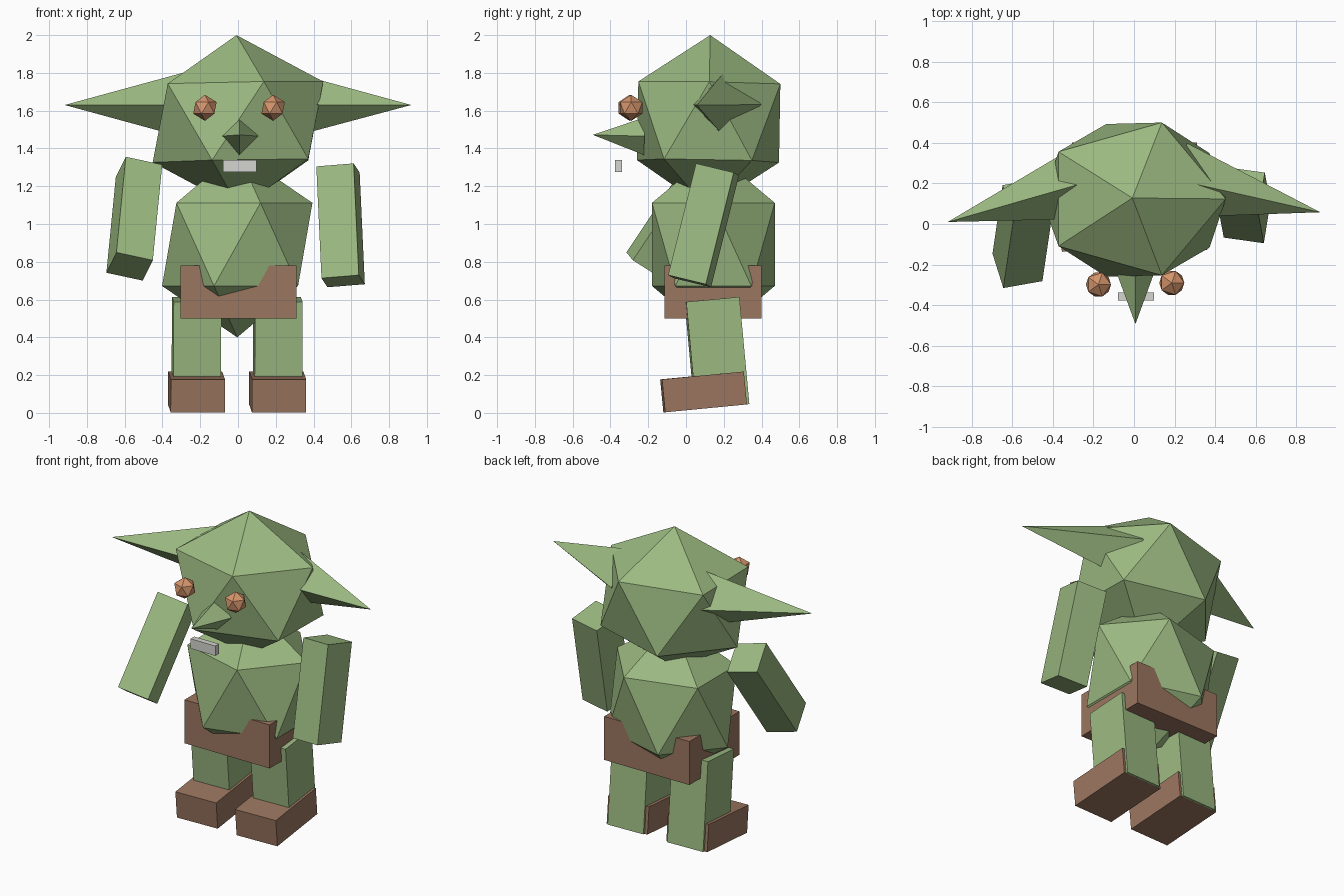
import bpy, bmesh
from math import radians
from mathutils import Vector, Matrix, Euler

cube = bpy.data.objects.get("Cube")
if cube:
    bpy.data.objects.remove(cube, do_unlink=True)


def material(name, rgb):
    m = bpy.data.materials.new(name)
    m.use_nodes = True
    m.diffuse_color = (*rgb, 1)
    m.node_tree.nodes["Principled BSDF"].inputs["Base Color"].default_value = (*rgb, 1)
    return m


green = material("green skin", (0.33, 0.49, 0.22))
brown = material("brown leather", (0.33, 0.18, 0.115))
orange = material("orange eyes", (0.66, 0.30, 0.15))
grey = material("pale grey", (0.66, 0.66, 0.63))


def finish(name, bm, mat, loc, rot):
    mesh = bpy.data.meshes.new(name)
    bm.to_mesh(mesh)
    bm.free()
    mesh.materials.append(mat)
    ob = bpy.data.objects.new(name, mesh)
    ob.location = loc
    ob.rotation_euler = rot
    bpy.context.collection.objects.link(ob)
    return ob


def box(name, mat, loc, size, degrees=(0, 0, 0)):
    bm = bmesh.new()
    bmesh.ops.create_cube(bm, size=1, matrix=Matrix.Diagonal((*size, 1)))
    return finish(name, bm, mat, loc, [radians(d) for d in degrees])


def gem(name, mat, loc, radii, degrees=(0, 0, 0)):
    """Icosahedron stretched along its axes."""
    bm = bmesh.new()
    bmesh.ops.create_icosphere(bm, subdivisions=1, radius=1,
                               matrix=Matrix.Diagonal((*radii, 1)))
    return finish(name, bm, mat, loc, [radians(d) for d in degrees])


def spike(name, mat, base, tip, radius):
    """Four-sided cone from a base centre to a tip."""
    axis = Vector(tip) - Vector(base)
    bm = bmesh.new()
    bmesh.ops.create_cone(bm, cap_ends=True, segments=4, radius1=radius, radius2=0,
                          depth=axis.length,
                          matrix=Matrix.Translation((0, 0, axis.length / 2)))
    return finish(name, bm, mat, base, axis.to_track_quat('Z', 'Y').to_euler())


# Head and torso
gem("head", green, (0, 0.12, 1.54), (0.509, 0.442, 0.46), (-1, -1, 0))
gem("torso", green, (-0.004, 0.145, 0.892), (0.445, 0.382, 0.492))

# Face
spike("nose", green, (0.007, -0.22, 1.465), (0.007, -0.493, 1.472), 0.1)
box("tooth", grey, (0.01, -0.357, 1.307), (0.178, 0.037, 0.064))
gem("right_eye", orange, (-0.175, -0.298, 1.615), (0.069,) * 3)
gem("left_eye", orange, (0.186, -0.29, 1.615), (0.069,) * 3)

# Ears
spike("right_ear", green, (-0.22, 0.21, 1.63), (-0.917, 0.01, 1.63), 0.19)
spike("left_ear", green, (0.22, 0.215, 1.632), (0.917, 0.058, 1.63), 0.188)

# Arms, each swung at its own angle
arm = (0.2, 0.208, 0.61)
box("right_arm", green, (-0.549, -0.045, 1.028), arm, (-32, 12, 10))
box("left_arm", green, (0.543, 0.093, 0.993), arm, (-13.5, -4.6, -8))

# Shorts
box("shorts", brown, (0.002, 0.143, 0.64), (0.614, 0.516, 0.283))

# Legs and shoes
for side, x in (("right", -0.22), ("left", 0.21)):
    box(side + "_leg", green, (x, 0.164, 0.317), (0.252, 0.283, 0.57), (5.3, 0, 2))
    box(side + "_shoe", brown, (x, 0.093, 0.111), (0.287, 0.435, 0.175), (5.5, 0, 2))
